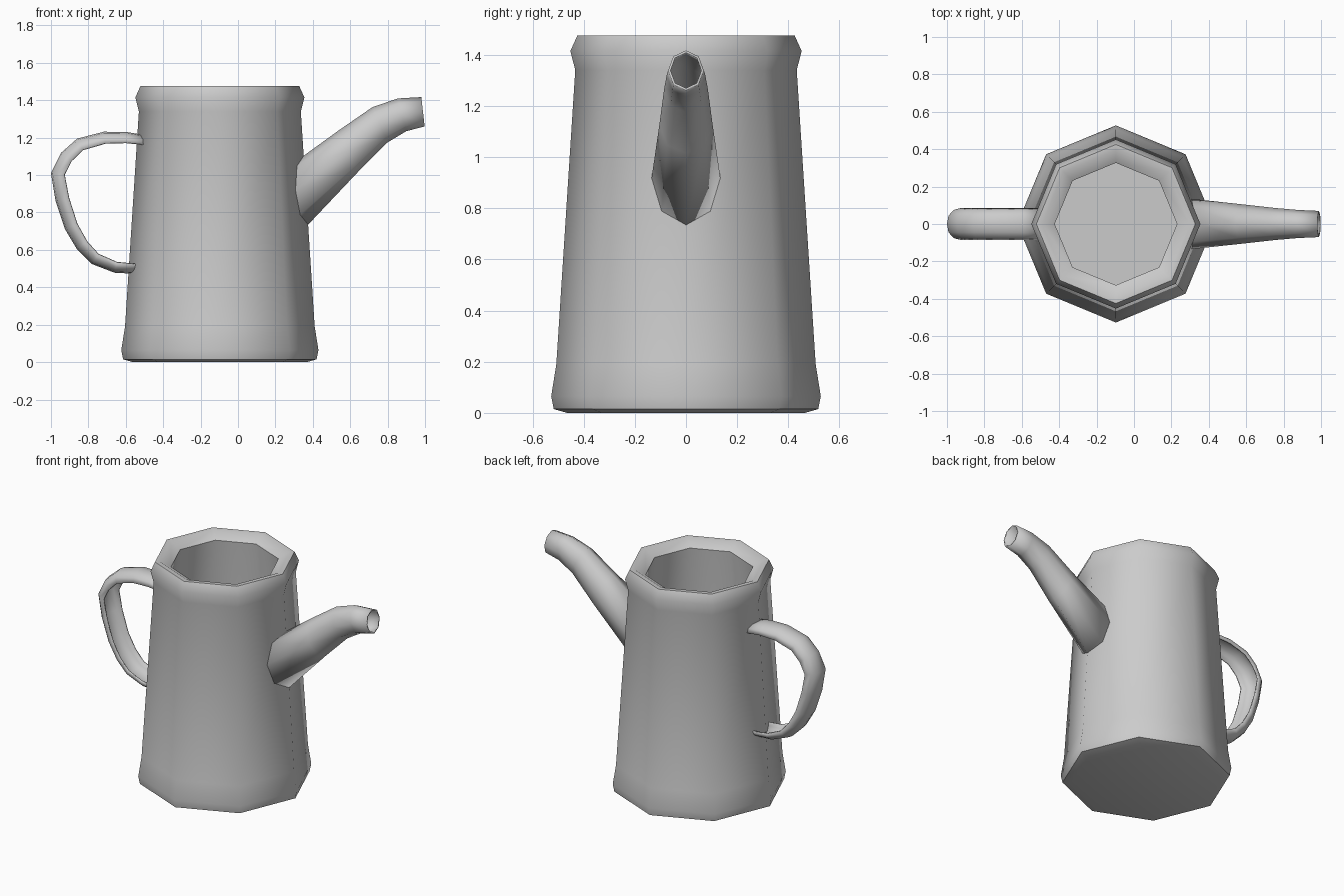
import bpy, math
from mathutils import Vector

if "Cube" in bpy.data.objects:
    bpy.data.objects.remove(bpy.data.objects["Cube"])

CX = -0.097                      # axis of the body
SIDES = 8


def loft(name, rings, closed=True, caps=False, thickness=0.0, angle=60):
    """Skin a row of point rings into one object."""
    n = len(rings[0])
    verts = [tuple(p) for r in rings for p in r]
    faces = []
    for k in range(len(rings) - 1):
        for i in range(n if closed else n - 1):
            j = (i + 1) % n
            faces.append((k*n + i, k*n + j, (k+1)*n + j, (k+1)*n + i))
    if caps:
        faces.append(tuple(reversed(range(n))))
        faces.append(tuple(range((len(rings) - 1)*n, len(rings)*n)))
    me = bpy.data.meshes.new(name)
    me.from_pydata(verts, [], faces)
    ob = bpy.data.objects.new(name, me)
    bpy.context.collection.objects.link(ob)
    bpy.ops.object.select_all(action='DESELECT')
    ob.select_set(True)
    bpy.context.view_layer.objects.active = ob
    bpy.ops.object.shade_smooth_by_angle(angle=math.radians(angle))
    if thickness:
        m = ob.modifiers.new("wall", 'SOLIDIFY')
        m.thickness = thickness
        m.offset = -1
    return ob


# Body: octagonal lathe, up the outside, over the rim, down the inside
profile = [(0.465, 0.0), (0.517, 0.015), (0.527, 0.065), (0.507, 0.19),
           (0.433, 1.34), (0.452, 1.415), (0.425, 1.475), (0.395, 1.475),
           (0.327, 1.435), (0.335, 1.34), (0.42, 0.19), (0.42, 0.06)]
body = [[(CX + r*math.cos(i*math.tau/SIDES), r*math.sin(i*math.tau/SIDES), z)
         for i in range(SIDES)] for r, z in profile]
loft("pot_body", body, caps=True)


# Spout: (top point, bottom point, half width) per ring
def spout_ring(top, bottom, w):
    t, b = Vector((top[0], 0, top[1])), Vector((bottom[0], 0, bottom[1]))
    c, u = (t + b)/2, (t - b)/2
    return [c + u*math.cos(a) - Vector((0, w*math.sin(a), 0))
            for a in (i*math.tau/SIDES for i in range(SIDES))]


spout = [spout_ring(*s) for s in [
    ((0.345, 1.10), (0.375, 0.73), 0.135),
    ((0.54, 1.24), (0.64, 1.015), 0.104),
    ((0.72, 1.364), (0.80, 1.175), 0.085),
    ((0.856, 1.41), (0.90, 1.235), 0.075),
    ((0.98, 1.417), (0.998, 1.26), 0.070)]]
# base ring follows the slanted body faces
for p in spout[0]:
    radius = 0.507 - (p.z - 0.19)*0.0643
    p.x = CX + radius - abs(p.y)*math.tan(math.pi/8) - 0.005
loft("spout", spout, thickness=0.010)

# Handle: channel section swept along the outer spine (x, z)
spine = [(-0.497, 1.214), (-0.594, 1.23), (-0.717, 1.232), (-0.86, 1.195),
         (-0.947, 1.118), (-1.0, 1.01), (-0.975, 0.861), (-0.925, 0.711),
         (-0.861, 0.604), (-0.78, 0.524), (-0.66, 0.478), (-0.545, 0.472)]
spine = [Vector((x, 0, z)) for x, z in spine]
section = [(-0.085, 1.0), (-0.075, 0.5), (-0.045, 0.12), (0, 0),
           (0.045, 0.12), (0.075, 0.5), (0.085, 1.0)]
handle = []
last = len(spine) - 1
for k, p in enumerate(spine):
    t = (spine[min(k + 1, last)] - spine[max(k - 1, 0)]).normalized()
    out = Vector((t.z, 0, -t.x))
    depth = 0.05 + 0.022*math.sin(math.pi*k/last)
    handle.append([p - out*depth*d + Vector((0, v, 0)) for v, d in section])
loft("handle", handle, closed=False, thickness=0.010)
